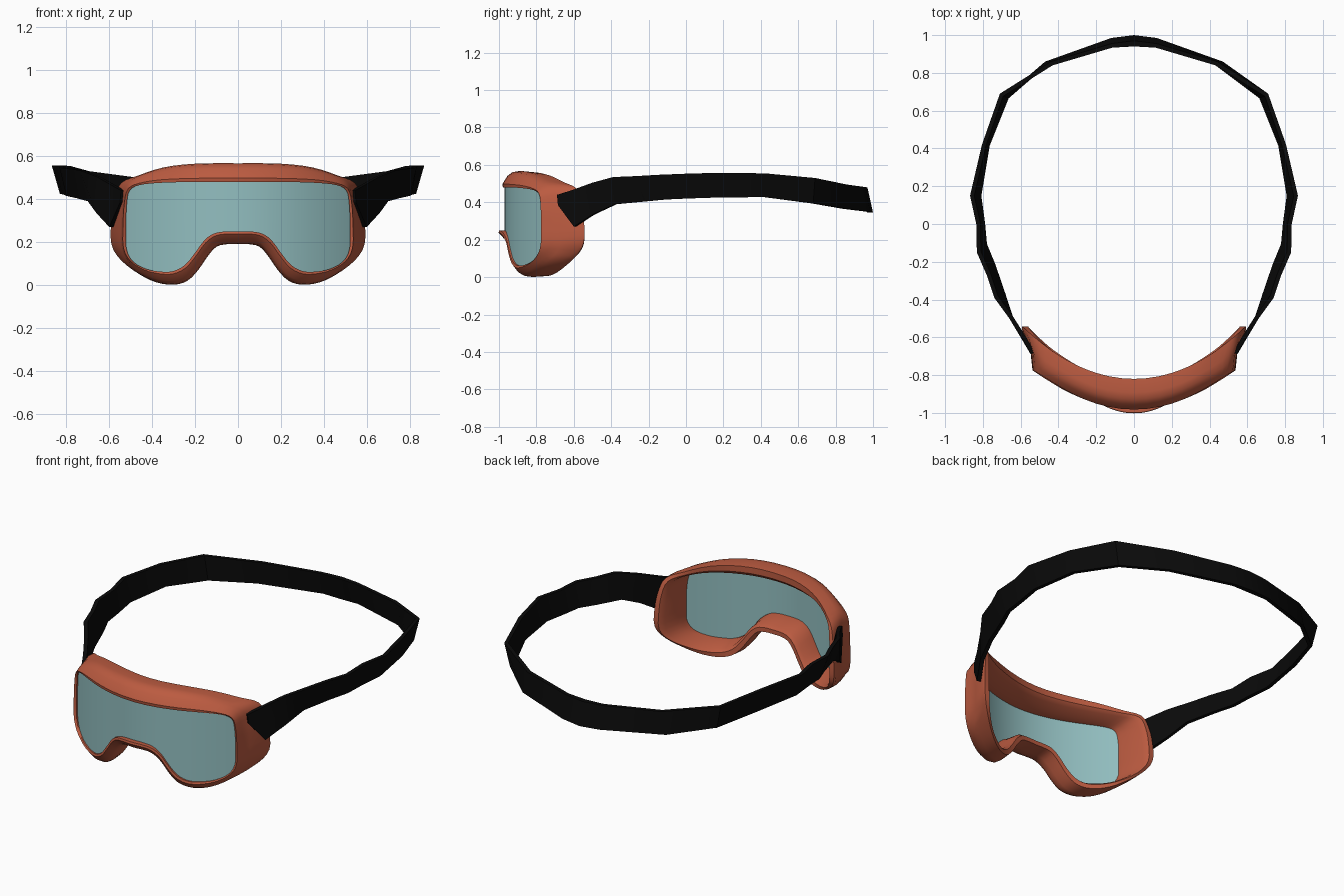
import bpy, bmesh, math
from mathutils import Vector

if "Cube" in bpy.data.objects:
    bpy.data.objects.remove(bpy.data.objects["Cube"])


def material(name, col):
    m = bpy.data.materials.new(name)
    m.diffuse_color = (*col, 1)
    m.use_nodes = True
    m.node_tree.nodes["Principled BSDF"].inputs["Base Color"].default_value = m.diffuse_color
    return m


ORANGE = material("burnt_orange", (0.50, 0.105, 0.052))
TEAL = material("pale_teal", (0.29, 0.52, 0.53))
BLACK = material("black", (0.003, 0.003, 0.003))


def loft(name, sections, mat, closed, angle):
    """Skin a row of cross-section rings, closed in a loop or capped."""
    bm = bmesh.new()
    rings = [[bm.verts.new(p) for p in s] for s in sections]
    n, k = len(rings), len(rings[0])
    for i in range(n if closed else n - 1):
        a, b = rings[i], rings[(i + 1) % n]
        for j in range(k):
            bm.faces.new((a[j], a[(j + 1) % k], b[(j + 1) % k], b[j]))
    if not closed:
        bm.faces.new(rings[0])
        bm.faces.new(rings[-1])
    bmesh.ops.recalc_face_normals(bm, faces=bm.faces)
    me = bpy.data.meshes.new(name)
    bm.to_mesh(me)
    bm.free()
    me.materials.append(mat)
    ob = bpy.data.objects.new(name, me)
    bpy.context.collection.objects.link(ob)
    bpy.ops.object.select_all(action='DESELECT')
    ob.select_set(True)
    bpy.context.view_layer.objects.active = ob
    bpy.ops.object.shade_smooth_by_angle(angle=math.radians(angle))
    return ob


def flip(section):
    return [(-p[0], p[1], p[2]) for p in section]


def smooth(pts, steps=3):
    """Catmull-Rom through a half outline that starts and ends on x = 0."""
    v = [Vector(p) for p in pts]
    v = [Vector((-v[1].x, v[1].y))] + v + [Vector((-v[-2].x, v[-2].y))]
    out = []
    for i in range(1, len(v) - 2):
        a, b, c, d = v[i - 1:i + 3]
        for s in range(steps):
            t = s / steps
            out.append(0.5 * (2 * b + (c - a) * t + (2 * a - 5 * b + 4 * c - d) * t * t
                              + (3 * b - a - 3 * c + d) * t ** 3))
    return out + [v[-2]]


# Half outlines seen from the front (x, z), from top centre round to the nose
LENS = [(0, .48), (.2, .48), (.36, .476), (.46, .465), (.505, .44), (.518, .38),
        (.522, .28), (.52, .17), (.49, .11), (.43, .075), (.36, .062), (.30, .065),
        (.245, .095), (.20, .15), (.155, .21), (.11, .24), (.06, .249), (0, .25)]
OUTER = [(0, .567), (.2, .565), (.35, .547), (.47, .508), (.545, .475), (.575, .40),
         (.59, .30), (.59, .19), (.545, .115), (.46, .05), (.38, .012), (.30, .001),
         (.235, .02), (.185, .07), (.14, .135), (.10, .178), (.05, .19), (0, .19)]
lens_line, outer_line = smooth(LENS), smooth(OUTER)


def y_front(x):
    return -0.97 + 0.21 * (x / 0.52) ** 2


def y_back(x):
    return -0.82 + 0.27 * (x / 0.585) ** 2


# Frame: rounded section swept round the outline, flaring back at the temples
def frame_section(i):
    L, O = lens_line[i], outer_line[i]
    s = min(1, max(0, (O.x - 0.48) / 0.09))
    low = i > len(lens_line) // 2
    nose = 0.02 * max(0, 1 - (O.x / 0.15) ** 2) if low else 0
    yf, yb = y_front(L.x), y_back(O.x)

    def mix(a, b):
        return a + (b - a) * s

    rows = [(0, -0.06 * (1 - s) - 0.05 * s, nose), (0.2, -0.08, nose),
            (mix(.7, .28), mix(.1, .15), nose), (mix(.93, .36), mix(.28, .4), nose),
            (1, mix(.52, .92), nose * .5), (mix(.92, .97), 1, 0),
            (mix(.5, .55), 1, 0), (.25, .85, 0), (.12, .35, 0), (0, .2, 0)]
    out = []
    for f, t, n in rows:
        p = L.lerp(O, f)
        out.append((p.x, yf + (yb - yf) * t - n, p.y))
    return out


half = [frame_section(i) for i in range(len(lens_line))]
loft("goggle_frame", half + [flip(s) for s in reversed(half[1:-1])], ORANGE, True, 40)

# Lens: thin curved sheet spanning the frame opening
k = max(range(len(lens_line)), key=lambda i: lens_line[i].x)
upper, lower = lens_line[:k + 1], lens_line[k:][::-1]


def z_at(chain, x):
    for a, b in zip(chain, chain[1:]):
        if min(a.x, b.x) <= x <= max(a.x, b.x) and a.x != b.x:
            return a.y + (b.y - a.y) * (x - a.x) / (b.x - a.x)
    return chain[-1].y


xs = sorted({round(p.x, 3) for p in lens_line if p.x < lens_line[k].x - 0.001})
sheet = []
for x in xs:
    zt, zb, y = z_at(upper, x) + .003, z_at(lower, x) - .003, y_front(x)
    sheet.append([(x, y, zt), (x, y, zb), (x, y + .01, zb), (x, y + .01, zt)])
loft("lens", [flip(s) for s in reversed(sheet[1:])] + sheet, TEAL, False, 30)

# Strap: top and bottom edge of the outer side, from temple to back of head
STRAP = [((.545, -.69, .44), (.55, -.685, .385)), ((.59, -.61, .465), (.60, -.60, .27)),
         ((.66, -.50, .505), (.66, -.50, .335)), ((.74, -.39, .535), (.70, -.38, .39)),
         ((.78, -.27, .54), (.755, -.22, .405)), ((.832, -.15, .547), (.80, -.11, .415)),
         ((.835, 0, .553), (.81, 0, .42)), ((.868, .15, .557), (.83, .15, .425)),
         ((.805, .42, .555), (.785, .42, .428)), ((.71, .69, .53), (.68, .68, .395)),
         ((.44, .86, .495), (.47, .86, .365)), ((.12, .955, .482), (.12, .985, .35)),
         ((0, .97, .48), (0, 1.0, .345))]
band = []
for i, (t, b) in enumerate(STRAP):
    t, b = Vector(t), Vector(b)
    d = Vector(STRAP[min(i + 1, 12)][0]) - Vector(STRAP[max(i - 1, 0)][0])
    inward = Vector((-d.y, d.x, 0)).normalized() * 0.022
    if i == 12:
        inward = Vector((0, -0.03, 0))
    band.append([tuple(p) for p in (t, b, b + inward, t + inward)])
loft("strap", band + [flip(s) for s in reversed(band[:-1])], BLACK, False, 30)
